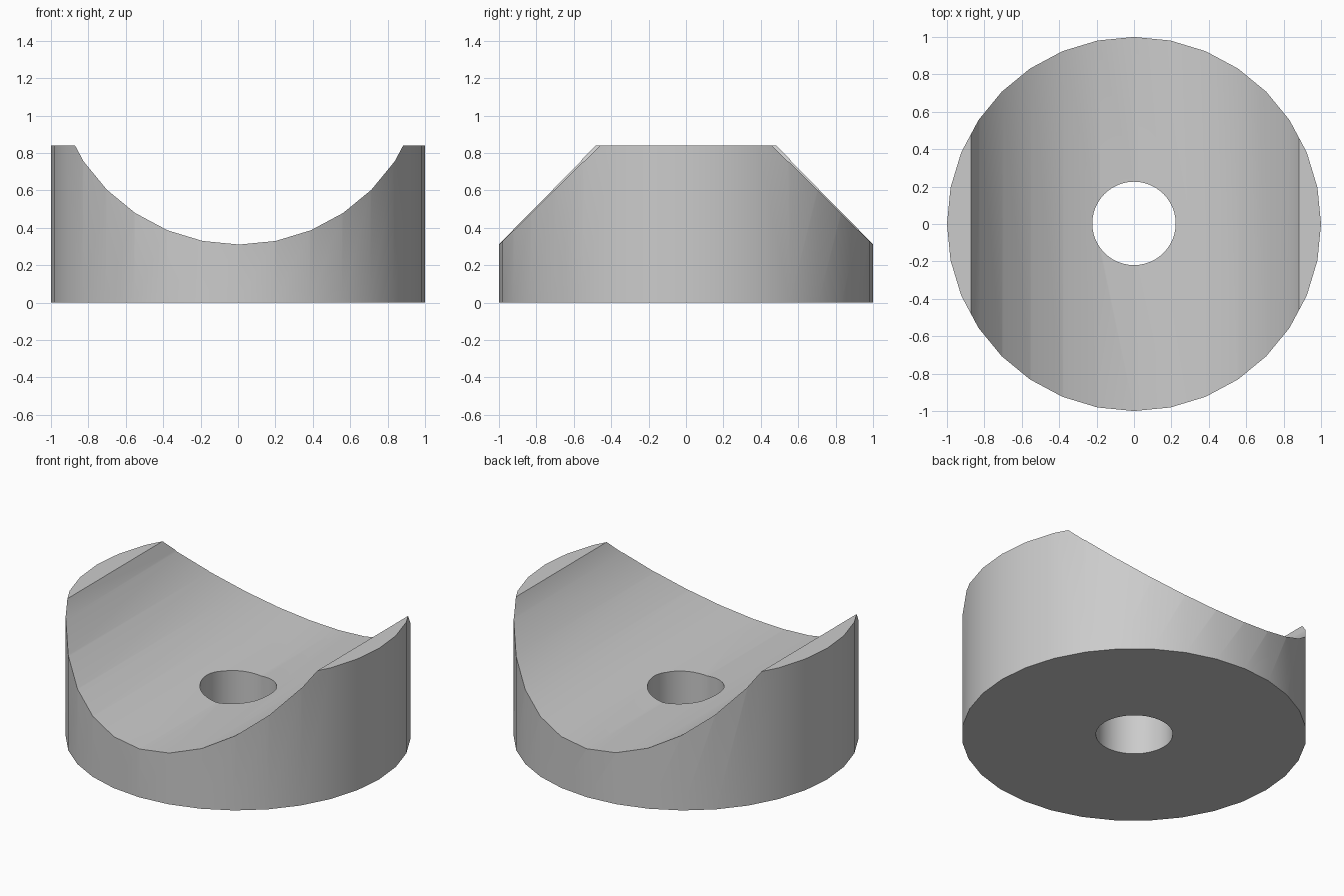
import bpy
import math

if "Cube" in bpy.data.objects:
    bpy.data.objects.remove(bpy.data.objects["Cube"], do_unlink=True)

HEIGHT = 0.84
SIDES = 32

grey = bpy.data.materials.new("plain grey")
grey.use_nodes = True
colour = (0.6, 0.6, 0.6, 1)
grey.diffuse_color = colour
grey.node_tree.nodes["Principled BSDF"].inputs["Base Color"].default_value = colour


def cylinder(name, radius, depth, location, rotation=(0, 0, 0), sides=SIDES):
    bpy.ops.mesh.primitive_cylinder_add(
        vertices=sides, radius=radius, depth=depth, location=location, rotation=rotation)
    obj = bpy.context.object
    obj.name = name
    obj.data.materials.append(grey)
    bpy.ops.object.transform_apply(location=True, rotation=True, scale=True)
    return obj


# Round block
block = cylinder("saddle_block", 1, HEIGHT, (0, 0, HEIGHT / 2))

# Cutters: the round channel running front to back, and the bolt hole
channel = cylinder("channel_cutter", 1, 3, (0.006, 0, 1.31), (math.pi / 2, 0, 0))
hole = cylinder("hole_cutter", 0.223, 3, (0, 0.003, 0.5), sides=48)

for cutter in (channel, hole):
    cut = block.modifiers.new(cutter.name, "BOOLEAN")
    cut.operation = "DIFFERENCE"
    cut.solver = "EXACT"
    cut.object = cutter
    bpy.context.view_layer.objects.active = block
    bpy.ops.object.modifier_apply(modifier=cut.name)
    bpy.data.objects.remove(cutter, do_unlink=True)

# Smooth curved walls with sharp rims
bpy.ops.object.select_all(action="DESELECT")
block.select_set(True)
bpy.context.view_layer.objects.active = block
bpy.ops.object.shade_smooth_by_angle(angle=math.radians(30))
